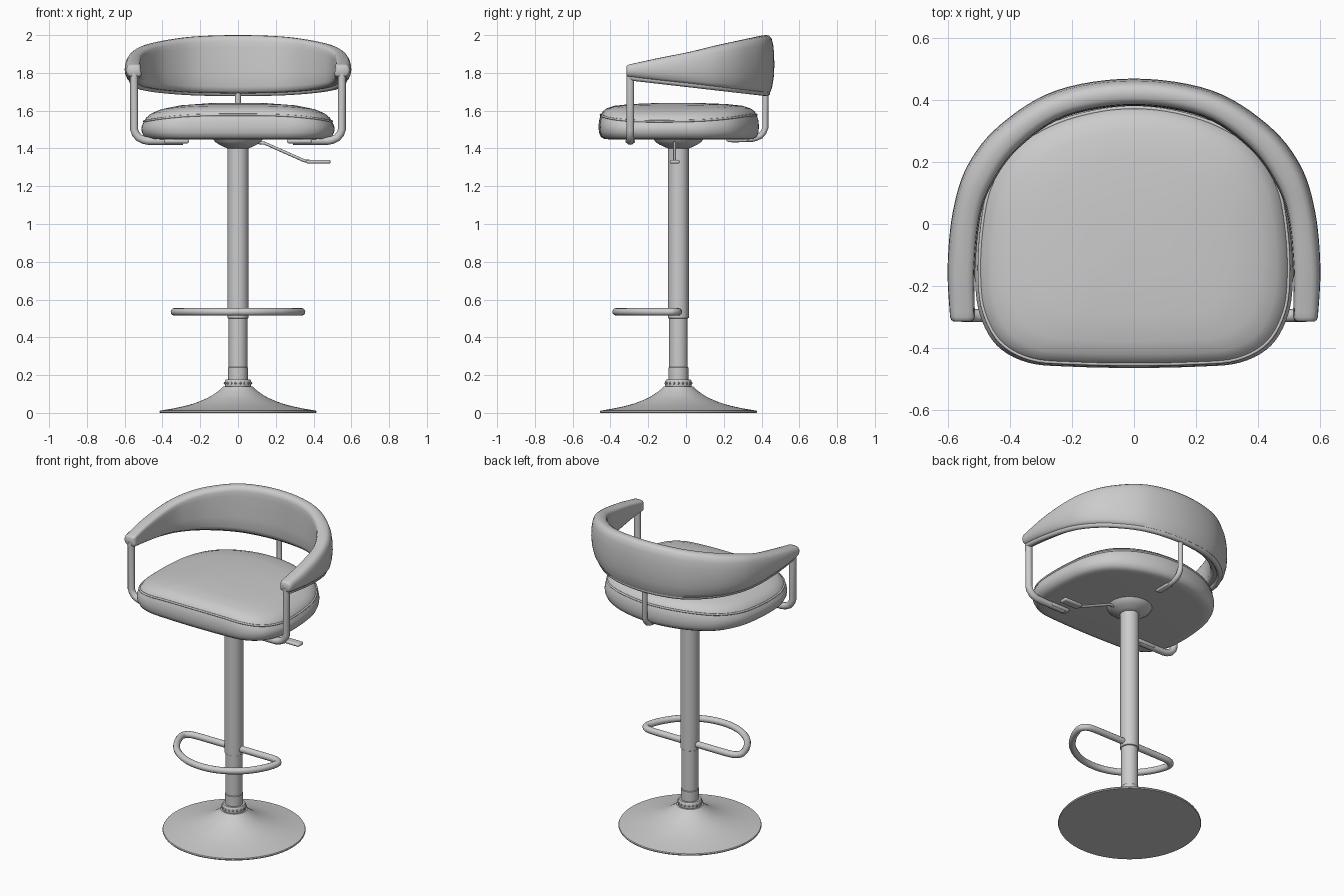
import bpy, bmesh, math
from mathutils import Vector

if "Cube" in bpy.data.objects:
    bpy.data.objects.remove(bpy.data.objects["Cube"])

CY = -0.04  # column axis in y


def smooth_path(pts, n=8, closed=False):
    """Catmull-Rom interpolation through a few control points."""
    p = [Vector(q) for q in pts]
    m = len(p)
    get = (lambda i: p[i % m]) if closed else (lambda i: p[max(0, min(m - 1, i))])
    out = []
    for i in range(m if closed else m - 1):
        a, b, c, d = get(i - 1), get(i), get(i + 1), get(i + 2)
        for k in range(n):
            t = k / n
            out.append(0.5 * (2 * b + (c - a) * t + (2 * a - 5 * b + 4 * c - d) * t * t
                              + (3 * b - a - 3 * c + d) * t ** 3))
    if not closed:
        out.append(p[-1].copy())
    return out


def finish(ob, angle=35):
    bpy.ops.object.select_all(action='DESELECT')
    ob.select_set(True)
    bpy.context.view_layer.objects.active = ob
    if ob.type == 'CURVE':
        bpy.ops.object.convert(target='MESH')
        ob = bpy.context.object
    bpy.ops.object.shade_smooth_by_angle(angle=math.radians(angle))
    return ob


def loft(name, rings, angle=35):
    """Skin closed rings of equal size and cap both ends."""
    bm = bmesh.new()
    vs = [[bm.verts.new(c) for c in r] for r in rings]
    n = len(rings[0])
    for a, b in zip(vs, vs[1:]):
        for i in range(n):
            j = (i + 1) % n
            bm.faces.new((a[i], a[j], b[j], b[i]))
    bm.faces.new(vs[0])
    bm.faces.new(vs[-1])
    bmesh.ops.recalc_face_normals(bm, faces=bm.faces)
    me = bpy.data.meshes.new(name)
    bm.to_mesh(me)
    bm.free()
    ob = bpy.data.objects.new(name, me)
    bpy.context.collection.objects.link(ob)
    return finish(ob, angle)


def lathe(name, profile, n=64):
    return loft(name, [[(r * math.cos(2 * math.pi * i / n), CY + r * math.sin(2 * math.pi * i / n), z)
                        for i in range(n)] for r, z in profile])


def tube(name, pts, r, closed=False):
    cu = bpy.data.curves.new(name, 'CURVE')
    cu.dimensions = '3D'
    cu.bevel_depth = r
    cu.bevel_resolution = 4
    cu.use_fill_caps = True
    sp = cu.splines.new('POLY')
    sp.points.add(len(pts) - 1)
    for s, p in zip(sp.points, pts):
        s.co = (*p, 1)
    sp.use_cyclic_u = closed
    ob = bpy.data.objects.new(name, cu)
    bpy.context.collection.objects.link(ob)
    return finish(ob)


def pad(name, loc, size, bevel):
    bpy.ops.mesh.primitive_cube_add(size=1, location=loc)
    ob = bpy.context.object
    ob.name = name
    ob.scale = size
    bpy.ops.object.transform_apply(location=False, rotation=False, scale=True)
    mod = ob.modifiers.new('bevel', 'BEVEL')
    mod.width, mod.segments = bevel, 3
    return finish(ob)


# trumpet base, collar and column
base = smooth_path([(0.413, 0.012, 0), (0.33, 0.026, 0), (0.24, 0.048, 0), (0.16, 0.08, 0),
                    (0.105, 0.115, 0), (0.078, 0.14, 0)], 5)
lathe("base", [(0.413, 0.0), (0.416, 0.006)] + [(p.x, p.y) for p in base] + [(0.05, 0.142)])
lathe("collar", [(0.066, 0.13), (0.07, 0.142), (0.07, 0.168), (0.064, 0.177), (0.05, 0.177)])
for i in range(18):
    a = 2 * math.pi * i / 18
    bpy.ops.mesh.primitive_uv_sphere_add(segments=8, ring_count=6, radius=0.006,
        location=(0.07 * math.cos(a), CY + 0.07 * math.sin(a), 0.157))
    bpy.context.object.name = "collar_stud"
lathe("lower_column", [(0.052, 0.14), (0.052, 0.24), (0.049, 0.243), (0.049, 0.52)])
lathe("upper_column", [(0.05, 0.5), (0.055, 0.503), (0.055, 1.43)])
lathe("seat_mount", [(0.055, 1.40), (0.075, 1.408), (0.10, 1.42), (0.122, 1.435), (0.135, 1.455)])

# D-shaped footrest
half = [(0.0, -0.04), (0.15, -0.04), (0.28, -0.042), (0.325, -0.06), (0.335, -0.10),
        (0.30, -0.19), (0.23, -0.28), (0.12, -0.348), (0.0, -0.37)]
foot = half + [(-x, y) for x, y in half[-2:0:-1]]
tube("footrest", smooth_path([(x, y, 0.535) for x, y in foot], 6, True), 0.02, True)

# seat cushion
half = [(0, -0.462), (0.2, -0.458), (0.34, -0.445), (0.44, -0.39), (0.495, -0.29), (0.51, -0.17),
        (0.503, -0.02), (0.475, 0.12), (0.40, 0.245), (0.28, 0.325), (0.14, 0.37), (0, 0.385)]
outline = smooth_path([(x, y, 0) for x, y in half + [(-x, y) for x, y in half[-2:0:-1]]], 5, True)


def seat_ring(s, z, drop):
    out = []
    for p in outline:
        x, y = p.x * s, CY + (p.y - CY) * s
        out.append((x, y, z - drop * min(1, abs(x) / 0.5) ** 3))
    return out


levels = [(0.86, 1.448, 0), (0.93, 1.45, 0), (0.975, 1.462, 0), (0.997, 1.485, 0), (1.003, 1.515, 0.01),
          (0.997, 1.545, 0.025), (0.98, 1.572, 0.035), (0.968, 1.582, 0.035), (0.95, 1.596, 0.035),
          (0.90, 1.612, 0.035), (0.80, 1.626, 0.035), (0.6, 1.635, 0.03), (0.3, 1.64, 0.02), (0.03, 1.641, 0)]
loft("seat", [seat_ring(*l) for l in levels], 60)
tube("seat_piping", seat_ring(0.974, 1.578, 0.035), 0.006, True)

# wraparound backrest: paired outer and inner plan curves, taller towards the back
outer = [(0.592, -0.30), (0.60, -0.14), (0.583, 0.04), (0.535, 0.19), (0.43, 0.32), (0.25, 0.43), (0, 0.468)]
inner = [(0.512, -0.30), (0.512, -0.16), (0.495, 0.02), (0.455, 0.13), (0.37, 0.245), (0.22, 0.345), (0, 0.38)]


def full(h):
    return smooth_path([(-x, y, 0) for x, y in h] + [(x, y, 0) for x, y in h[-2::-1]], 6)


def z_top(y):
    return 1.845 + 0.155 * (y + 0.30) / 0.768


def z_low(y):
    return 1.778 - 0.088 * (y + 0.30) / 0.768


section = [(0, 0.12), (0, 0.35), (0.02, 0.6), (0.04, 0.8), (0.06, 0.9), (0.12, 0.96), (0.28, 0.995),
           (0.5, 1), (0.68, 0.99), (0.82, 0.95), (0.92, 0.85), (0.98, 0.68), (1, 0.48), (0.96, 0.28),
           (0.86, 0.1), (0.74, 0.02), (0.5, 0), (0.22, 0.01), (0.07, 0.05)]
O, I = full(outer), full(inner)


def back_ring(i, shrink=1.0, dy=0.0):
    o, n = O[i], I[i]
    lo, hi = z_low(o.y), z_top(o.y)
    out = []
    for u, v in section:
        u, v = 0.5 + (u - 0.5) * shrink, 0.5 + (v - 0.5) * shrink
        p = n.lerp(o, u)
        out.append((p.x, p.y + dy, lo + (hi - lo) * v))
    return out


caps = [(0.72, -0.014), (0.9, -0.009)]
rings = [back_ring(0, s, d) for s, d in caps] + [back_ring(i) for i in range(len(O))] \
    + [back_ring(-1, s, d) for s, d in caps[::-1]]
loft("backrest", rings, 50)

# rail under the backrest and three supports
rail = [o.lerp(n, 0.45) for o, n in zip(O, I)]
tube("back_rail", [(p.x, p.y, z_low(p.y) - 0.001) for p in rail], 0.017)
bend = [(0, 0), (0.008, -0.022), (0.025, -0.043), (0.05, -0.055), (0.075, -0.06)]
for s, side in ((1, "right"), (-1, "left")):
    arm = [(s * 0.55, -0.295, 1.80)] + [(s * (0.55 - a), -0.295, 1.50 + b) for a, b in bend] \
        + [(s * 0.29, -0.295, 1.44)]
    tube(side + "_arm_support", arm, 0.021)
    pad(side + "_arm_plate", (s * 0.325, -0.295, 1.438), (0.13, 0.05, 0.022), 0.009)
rear = [(0, 0.42, 1.70)] + [(0, 0.42 - a, 1.51 + b) for a, b in bend] + [(0, 0.24, 1.448)]
tube("rear_support", rear, 0.016)
pad("rear_plate", (0, 0.27, 1.445), (0.04, 0.11, 0.02), 0.008)

# height lever
tube("lever_rod", [(0.05, -0.06, 1.435), (0.14, -0.06, 1.428), (0.35, -0.06, 1.335), (0.40, -0.06, 1.33)], 0.008)
pad("lever_handle", (0.425, -0.06, 1.33), (0.13, 0.052, 0.02), 0.009)
